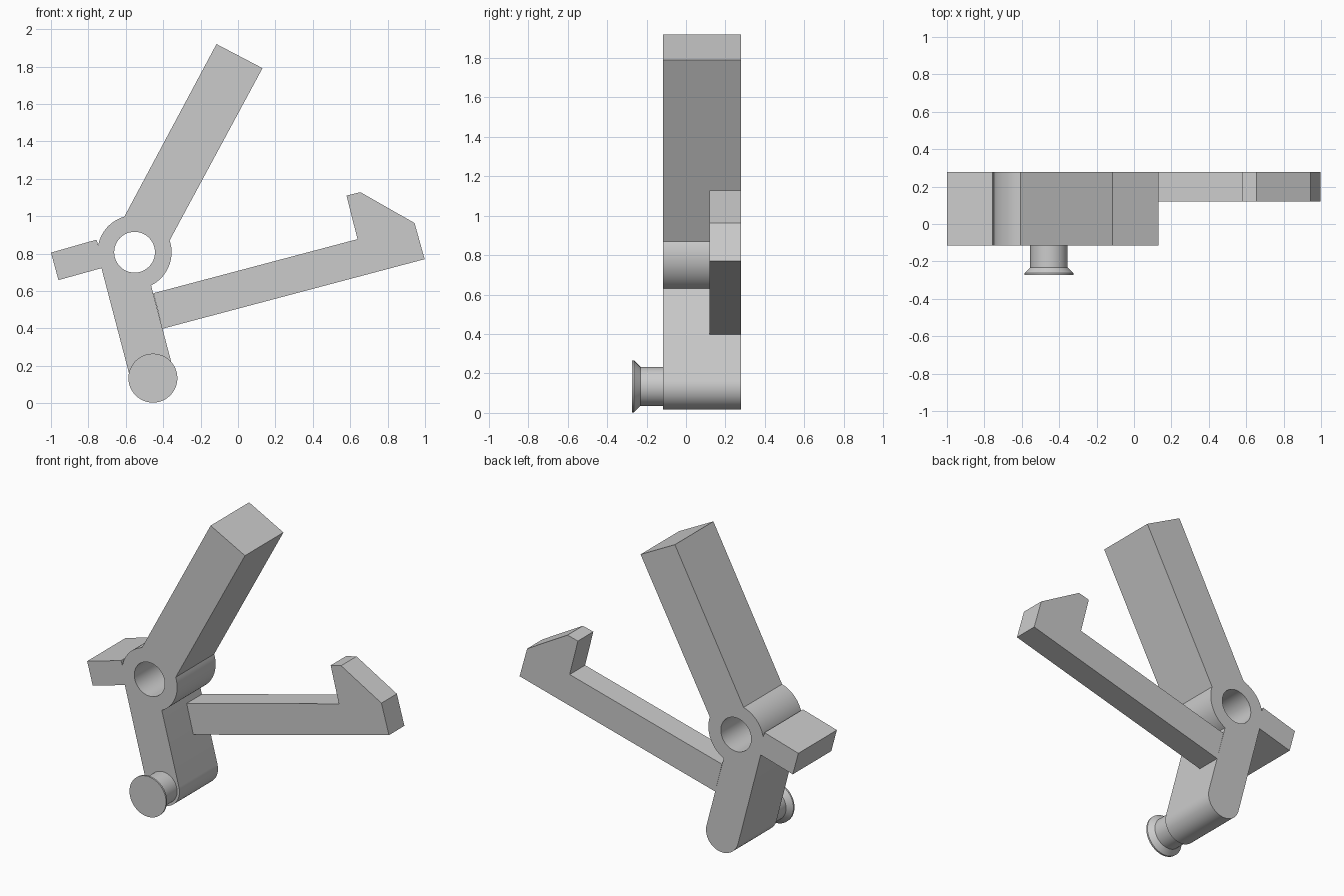
import bpy
import bmesh
from math import radians, cos, sin, tau, pi

if "Cube" in bpy.data.objects:
    bpy.data.objects.remove(bpy.data.objects["Cube"], do_unlink=True)

grey = bpy.data.materials.new("plain grey")
colour = (0.6, 0.6, 0.6, 1)
grey.diffuse_color = colour
grey.use_nodes = True
grey.node_tree.nodes["Principled BSDF"].inputs["Base Color"].default_value = colour

BACK = 0.278
HUB = (-0.553, 0.807)
PEG = (-0.455, 0.134)


def arc(centre, radius, start, end, steps=24):
    angles = [radians(start + (end - start) * i / steps) for i in range(steps + 1)]
    return [(centre[0] + radius * cos(a), centre[1] + radius * sin(a)) for a in angles]


def finish(obj):
    for other in bpy.context.selected_objects:
        other.select_set(False)
    obj.select_set(True)
    bpy.context.view_layer.objects.active = obj
    bpy.ops.object.shade_smooth_by_angle(angle=radians(25))


def mesh_object(name, bm):
    bmesh.ops.remove_doubles(bm, verts=bm.verts, dist=1e-5)
    bmesh.ops.recalc_face_normals(bm, faces=bm.faces)
    mesh = bpy.data.meshes.new(name)
    bm.to_mesh(mesh)
    bm.free()
    mesh.materials.append(grey)
    obj = bpy.data.objects.new(name, mesh)
    bpy.context.collection.objects.link(obj)
    finish(obj)
    return obj


def plate(name, loops, front, back):
    """Extrude x-z outlines along y; later loops cut holes in the first."""
    curve = bpy.data.curves.new(name + "_outline", "CURVE")
    curve.dimensions = "2D"
    curve.fill_mode = "BOTH"
    curve.extrude = (back - front) / 2
    for loop in loops:
        spline = curve.splines.new("POLY")
        spline.points.add(len(loop) - 1)
        for point, (x, z) in zip(spline.points, loop):
            point.co = (x, z, 0, 1)
        spline.use_cyclic_u = True
    outline = bpy.data.objects.new(name + "_outline", curve)
    bpy.context.collection.objects.link(outline)
    bpy.context.view_layer.update()
    filled = outline.evaluated_get(bpy.context.evaluated_depsgraph_get()).to_mesh()
    bm = bmesh.new()
    bm.from_mesh(filled)
    bpy.data.objects.remove(outline, do_unlink=True)
    for v in bm.verts:
        x, z, depth = v.co
        v.co = (x, (front + back) / 2 - depth, z)
    return mesh_object(name, bm)


# Lever body: upper arm, hub, side stub and rounded leg around a through hole
body = [(0.131, 1.791), (-0.115, 1.92)]
body += arc(HUB, 0.198, 106, 169)
body += [(-0.757, 0.874), (-1.0, 0.805), (-0.96, 0.658), (-0.73, 0.722)]
body += arc(PEG, 0.117, 195, 375)
body += arc(HUB, 0.198, -63.6, 18.7)
hole = arc(HUB, 0.109, 0, 352.5, 47)
plate("lever_body", [body, hole], -0.116, BACK)

# Thin hooked arm at the back, butted against the leg
hook = [(-0.452, 0.588), (-0.404, 0.398), (0.998, 0.77), (0.944, 0.963),
        (0.655, 1.128), (0.58, 1.11), (0.639, 0.877)]
plate("hook_arm", [hook], 0.12, BACK)

# Flanged peg, turned around the y axis
bm = bmesh.new()
profile = [(0, -0.116), (0.1, -0.116), (0.1, -0.232), (0.131, -0.263),
           (0.131, -0.274), (0, -0.274)]
verts = [bm.verts.new((PEG[0] + r, y, PEG[1])) for r, y in profile]
edges = [bm.edges.new(pair) for pair in zip(verts, verts[1:])]
bmesh.ops.spin(bm, geom=verts + edges, cent=(PEG[0], 0, PEG[1]), axis=(0, 1, 0),
               angle=tau, steps=48)
mesh_object("flanged_peg", bm)
